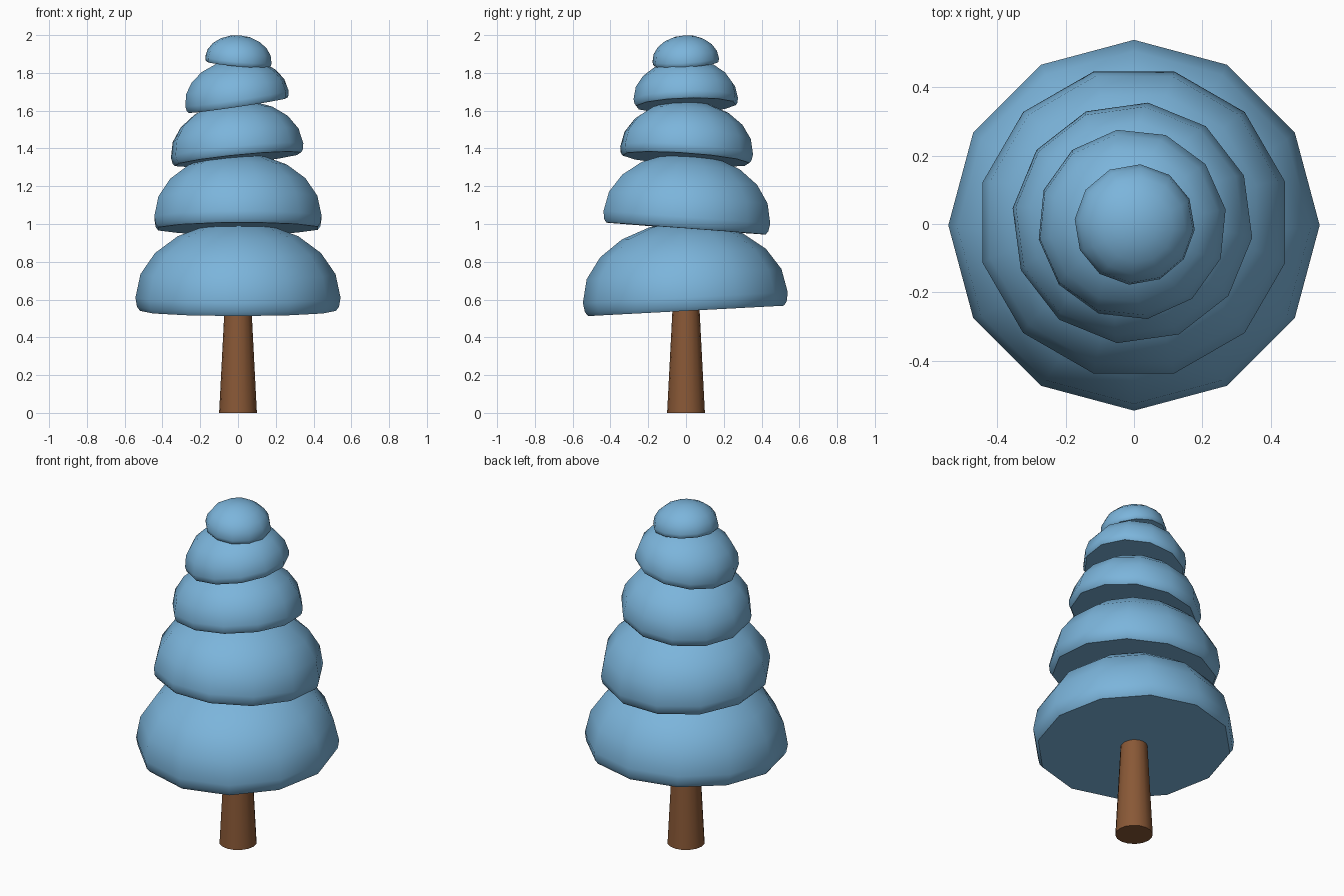
import bpy, bmesh, math
from mathutils import Matrix

if "Cube" in bpy.data.objects:
    bpy.data.objects.remove(bpy.data.objects["Cube"])


def material(name, color):
    m = bpy.data.materials.new(name)
    m.diffuse_color = (*color, 1.0)
    m.use_nodes = True
    m.node_tree.nodes["Principled BSDF"].inputs["Base Color"].default_value = m.diffuse_color
    return m


BLUE = material("frosty blue", (0.20, 0.46, 0.71))
BROWN = material("bark brown", (0.25, 0.098, 0.037))


def lathe(name, profile, sides, mat, turn=0.0, matrix=Matrix()):
    """Closed revolved solid from (radius, height) points; radius 0 makes a tip."""
    bm = bmesh.new()
    rings = []
    for r, h in profile:
        if r < 1e-6:
            rings.append([bm.verts.new((0, 0, h))])
        else:
            rings.append([bm.verts.new((r * math.cos(turn + 2 * math.pi * i / sides),
                                        r * math.sin(turn + 2 * math.pi * i / sides), h))
                          for i in range(sides)])
    for a, b in zip(rings, rings[1:]):
        for i in range(sides):
            j = (i + 1) % sides
            if len(b) == 1:
                bm.faces.new((a[i], a[j], b[0]))
            else:
                bm.faces.new((a[i], a[j], b[j], b[i]))
    bm.faces.new(rings[0][::-1])
    if len(rings[-1]) > 1:
        bm.faces.new(rings[-1])
    bmesh.ops.recalc_face_normals(bm, faces=bm.faces)
    bm.transform(matrix)
    mesh = bpy.data.meshes.new(name)
    bm.to_mesh(mesh)
    bm.free()
    mesh.materials.append(mat)
    for p in mesh.polygons:
        p.use_smooth = True
    mesh.set_sharp_from_angle(angle=math.radians(42))
    ob = bpy.data.objects.new(name, mesh)
    bpy.context.collection.objects.link(ob)
    return ob


# Trunk: tapered post reaching into the lowest tier
lathe("trunk", [(0.10, 0), (0.07, 0.58)], 16, BROWN)

# Foliage dome of unit radius: tucked-in flat base, rounded top
dome = [(0.955, 0.0), (0.985, 0.04)]
for k in range(6):
    t = math.radians(18 * k)
    dome.append((math.cos(t) if k < 5 else 0.0, 0.13 + 0.74 * math.sin(t)))

# Tiers: radius, base height, turn (deg), slope along x, slope along y
tiers = [
    (0.543, 0.540, 0, 0.000, 0.053),
    (0.458, 0.976, 15, 0.004, -0.075),
    (0.355, 1.343, -7, 0.100, -0.070),
    (0.280, 1.628, 9, 0.150, 0.030),
    (0.177, 1.845, -5, -0.090, 0.065),
]
for n, (r, z, turn, sx, sy) in enumerate(tiers, 1):
    m = (Matrix.Translation((0, 0, z))
         @ Matrix.Rotation(-math.atan(sx), 4, 'Y')
         @ Matrix.Rotation(math.atan(sy), 4, 'X'))
    lathe(f"foliage_tier_{n}", [(p * r, h * r) for p, h in dome], 12, BLUE,
          math.radians(turn), m)
